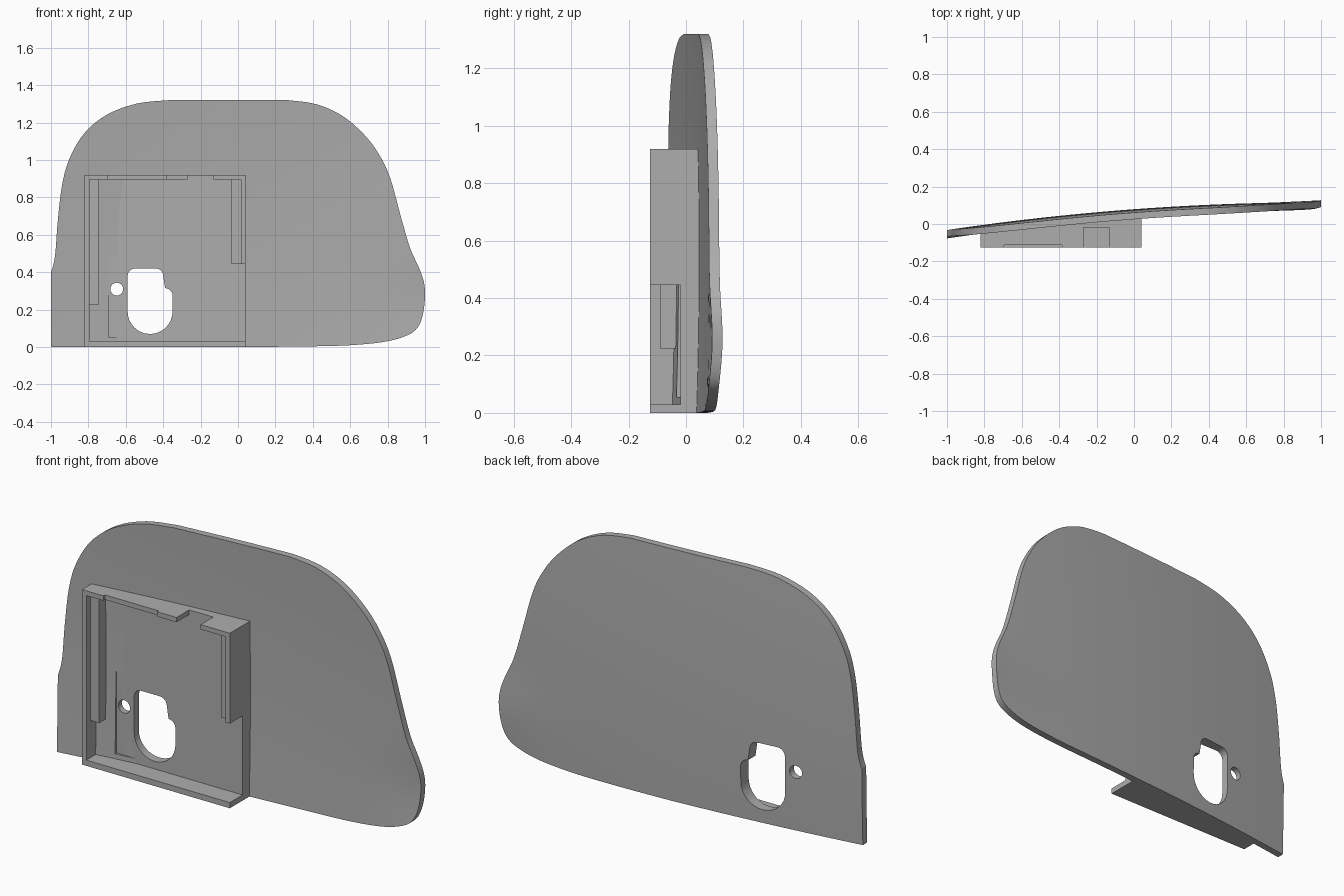
import bpy, bmesh, math
from mathutils import Vector

if "Cube" in bpy.data.objects:
    bpy.data.objects.remove(bpy.data.objects["Cube"], do_unlink=True)

grey = bpy.data.materials.new("plain grey")
grey.use_nodes = True
tone = (0.42, 0.42, 0.42, 1)
grey.diffuse_color = tone
grey.node_tree.nodes["Principled BSDF"].inputs["Base Color"].default_value = tone


def front(x, z):
    """Front surface of the curved panel, flared at its lower left corner."""
    flare = max(0, (x - 0.5) / 0.5) ** 2 * math.exp(-((z - 0.24) / 0.17) ** 2)
    return 0.043 + 0.074 * x - 0.037 * x * x - 0.03 * (z - 0.55) ** 2 + 0.014 * flare


def back(x, z):
    return front(x, z) + 0.036


def slab(name, outline, near, far, step=None):
    """Solid between two y surfaces, bounded by an outline in x and z."""
    bm = bmesh.new()
    bm.faces.new([bm.verts.new((x, 0, z)) for x, z in outline])
    if step:
        for axis in (Vector((1, 0, 0)), Vector((0, 0, 1))):
            for i in range(-20, 30):
                bmesh.ops.bisect_plane(bm, geom=bm.verts[:] + bm.edges[:] + bm.faces[:],
                                       plane_co=axis * (i * step + 0.003), plane_no=axis,
                                       dist=1e-5)
    base = bm.verts[:]
    grown = bmesh.ops.extrude_face_region(bm, geom=bm.faces[:], use_keep_orig=True)
    for v in grown["geom"]:
        if isinstance(v, bmesh.types.BMVert):
            v.co.y = far(v.co.x, v.co.z)
    for v in base:
        v.co.y = near(v.co.x, v.co.z)
    bmesh.ops.recalc_face_normals(bm, faces=bm.faces[:])
    mesh = bpy.data.meshes.new(name)
    bm.to_mesh(mesh)
    bm.free()
    mesh.materials.append(grey)
    obj = bpy.data.objects.new(name, mesh)
    bpy.context.collection.objects.link(obj)
    return obj


def flat(y):
    return lambda x, z: y


def rect(x0, x1, z0, z1):
    return [(x0, z0), (x1, z0), (x1, z1), (x0, z1)]


def block(name, x0, x1, y0, y1, z0, z1):
    return slab(name, rect(x0, x1, z0, z1), flat(y0), flat(y1))


def arc(cx, cz, r, start, end, n=8):
    return [(cx + r * math.cos(math.radians(start + (end - start) * i / n)),
             cz + r * math.sin(math.radians(start + (end - start) * i / n)))
            for i in range(n + 1)]


def smooth(points, n=5):
    """Catmull-Rom curve through an open row of points."""
    p = [Vector(q) for q in points]
    p = [p[0]] + p + [p[-1]]
    out = []
    for a, b, c, d in zip(p, p[1:], p[2:], p[3:]):
        for i in range(n):
            t = i / n
            q = b + (c - a) * (t / 2) + (2 * a - 5 * b + 4 * c - d) * (t * t / 2) \
                + (3 * b - a - 3 * c + d) * (t ** 3 / 2)
            out.append(tuple(q))
    return out + [tuple(p[-1])]


def cut(obj, cutters):
    for c in cutters:
        mod = obj.modifiers.new(c.name, "BOOLEAN")
        mod.operation, mod.solver, mod.object = "DIFFERENCE", "EXACT", c
        bpy.context.view_layer.objects.active = obj
        bpy.ops.object.modifier_apply(modifier=mod.name)


# Curved panel
right_side = smooth([(0.04, 0), (0.4, 0.004), (0.6, 0.01), (0.77, 0.026), (0.88, 0.053),
                     (0.95, 0.092), (0.985, 0.16), (1, 0.27), (0.993, 0.35), (0.965, 0.43),
                     (0.92, 0.53), (0.87, 0.7), (0.815, 0.9), (0.76, 1.02), (0.68, 1.13),
                     (0.56, 1.235), (0.42, 1.298), (0.27, 1.32)])
left_side = smooth([(-0.37, 1.32), (-0.54, 1.302), (-0.7, 1.243), (-0.82, 1.145), (-0.9, 1.01),
                    (-0.94, 0.87), (-0.963, 0.68), (-0.975, 0.52), (-0.985, 0.45), (-1, 0.4)])
panel = slab("curved_panel", [(-1, 0)] + right_side + left_side, front, back, 0.07)

# Holder frame, rooted inside the panel
frame = slab("holder_frame", rect(-0.82, 0.04, 0, 0.92), flat(-0.125),
             lambda x, z: front(x, z) + 0.015, 0.1)

# Openings through both parts
slot = slab("slot_cutter", arc(-0.47, 0.19, 0.12, 180, 360, 16) + arc(-0.39, 0.275, 0.04, 0, 90)
            + arc(-0.44, 0.38, 0.04, 0, 90) + arc(-0.55, 0.38, 0.04, 90, 180),
            flat(-0.3), flat(0.3))
pin = slab("pin_hole_cutter", arc(-0.648, 0.31, 0.034, 0, 345, 23), flat(-0.3), flat(0.3))

# Frame hollow with side ledges, side gap and top notches
hollow = block("hollow_cutter", -0.795, 0.015, -0.3, -0.09, 0.03, 0.895)
ledged = slab("ledge_cutter", [(-0.795, 0.03), (0.015, 0.03), (0.015, 0.445), (-0.035, 0.445),
                               (-0.035, 0.895), (-0.745, 0.895), (-0.745, 0.225),
                               (-0.795, 0.225)], flat(-0.15), flat(-0.02))
side_gap = block("side_gap_cutter", -0.02, 0.2, -0.3, -0.02, 0.03, 0.445)
top_gap = block("top_gap_cutter", -0.27, -0.13, -0.3, -0.02, 0.85, 1)
top_notch = block("top_notch_cutter", -0.695, -0.385, -0.3, -0.112, 0.85, 1)
recess = block("recess_cutter", -0.692, -0.4, -0.3, -0.02, 0.055, 0.485)

cut(frame, [hollow, ledged, side_gap, top_gap, top_notch, slot, pin])
cut(panel, [recess, slot, pin])
for c in (slot, pin, hollow, ledged, side_gap, top_gap, top_notch, recess):
    bpy.data.objects.remove(c, do_unlink=True)

# Smooth shading with sharp rims
bpy.ops.object.select_all(action="DESELECT")
for obj in (panel, frame):
    obj.select_set(True)
bpy.context.view_layer.objects.active = panel
bpy.ops.object.shade_smooth_by_angle(angle=math.radians(30))
